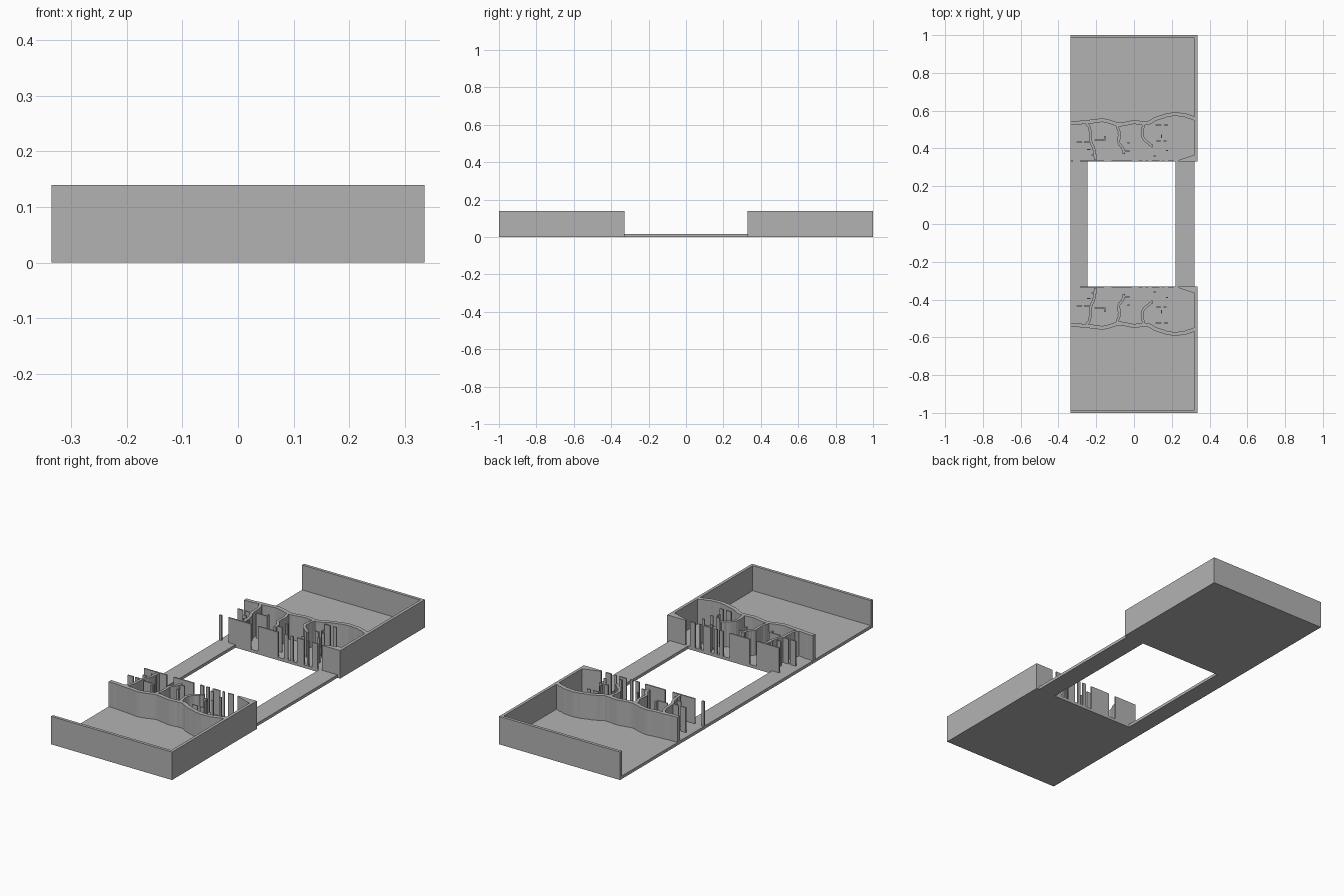
import bpy, bmesh, random
from mathutils import Vector, geometry

random.seed(4)
if "Cube" in bpy.data.objects:
    bpy.data.objects.remove(bpy.data.objects["Cube"], do_unlink=True)

HALF_W, INNER, END, GAP = 0.335, 0.32, 1.0, 0.33
FLOOR, TOP, BASE = 0.015, 0.14, 0.008

grey = bpy.data.materials.new("plain grey")
grey.use_nodes = True
grey.diffuse_color = (0.45, 0.45, 0.45, 1)
grey.node_tree.nodes["Principled BSDF"].inputs["Base Color"].default_value = grey.diffuse_color


def finish(name, bm, mirror=True):
    bmesh.ops.recalc_face_normals(bm, faces=bm.faces)
    mesh = bpy.data.meshes.new(name)
    bm.to_mesh(mesh)
    bm.free()
    mesh.materials.append(grey)
    ob = bpy.data.objects.new(name, mesh)
    bpy.context.scene.collection.objects.link(ob)
    if mirror:
        mod = ob.modifiers.new("Both ends", "MIRROR")
        mod.use_axis = (False, True, False)
        mod.use_mirror_merge = False
    return ob


def prism(bm, outline, z0, z1):
    """Extrude a flat outline upwards."""
    face = bm.faces.new([bm.verts.new((x, y, z0)) for x, y in outline])
    top = bmesh.ops.extrude_face_region(bm, geom=[face], use_keep_orig=True)["geom"]
    verts = [v for v in top if isinstance(v, bmesh.types.BMVert)]
    bmesh.ops.translate(bm, verts=verts, vec=(0, 0, z1 - z0))


def block(bm, x0, x1, y0, y1, z0=BASE, z1=TOP):
    prism(bm, [(x0, y0), (x1, y0), (x1, y1), (x0, y1)], z0, z1)


def smooth_path(points, steps=5):
    """Bezier chain through the points, slightly crinkled."""
    pts = [Vector(p) for p in points]
    n = len(pts)
    tan = [(pts[min(i + 1, n - 1)] - pts[max(i - 1, 0)]) / 6 for i in range(n)]
    path = [pts[0]]
    for i in range(n - 1):
        a, b = pts[i], pts[i + 1]
        seg = geometry.interpolate_bezier(a, a + tan[i], b - tan[i + 1], b, steps + 1)
        path += [Vector(p[:2]) for p in seg[1:]]
    for p in path[1:-1]:
        p.y += random.uniform(-0.0015, 0.0015)
        p.x += random.uniform(-0.0015, 0.0015)
    return path


def ribbon(bm, points, thick):
    """Upright wall that follows a path."""
    path = smooth_path(points)
    left, right = [], []
    for i, p in enumerate(path):
        d = (path[min(i + 1, len(path) - 1)] - path[max(i - 1, 0)]).normalized()
        side = Vector((-d.y, d.x)) * thick / 2
        left.append(p + side)
        right.append(p - side)
    # ends stay inside the floor outline
    for p in left + right:
        p.x = max(-HALF_W, min(INNER + 0.005, p.x))
    prism(bm, left + right[::-1], BASE, TOP)


# Floor plate with a rectangular opening
bm = bmesh.new()
xs, ys = (-HALF_W, -0.245, 0.22, INNER), (-END, -GAP, GAP, END)
grid = [[bm.verts.new((x, y, 0)) for x in xs] for y in ys]
for j in range(3):
    for i in range(3):
        if (i, j) != (1, 1):
            bm.faces.new((grid[j][i], grid[j][i + 1], grid[j + 1][i + 1], grid[j + 1][i]))
ext = bmesh.ops.extrude_face_region(bm, geom=bm.faces[:], use_keep_orig=True)["geom"]
bmesh.ops.translate(bm, verts=[v for v in ext if isinstance(v, bmesh.types.BMVert)],
                    vec=(0, 0, FLOOR))
finish("floor_plate", bm, mirror=False)

# L-shaped outer wall along the end and one side
bm = bmesh.new()
t = HALF_W - INNER
prism(bm, [(HALF_W, GAP), (HALF_W, END), (-HALF_W, END), (-HALF_W, END - t),
           (INNER, END - t), (INNER, GAP)], 0, TOP)
finish("outer_wall", bm)

# Tapered return at the inner end of the side wall
bm = bmesh.new()
prism(bm, [(0.235, GAP), (INNER + 0.005, GAP), (INNER + 0.005, 0.368), (0.235, 0.338)], BASE, TOP)
finish("corner_return", bm)

# Wavy wall across the floor
bm = bmesh.new()
ribbon(bm, [(-0.335, 0.535), (-0.25, 0.54), (-0.16, 0.548), (-0.08, 0.527), (0, 0.538),
            (0.07, 0.535), (0.13, 0.562), (0.21, 0.582), (0.27, 0.575), (0.325, 0.555)], 0.02)
finish("wavy_wall", bm)

# Curved partitions reaching from the wavy wall to the opening
bm = bmesh.new()
for path in ([(-0.25, 0.535), (-0.233, 0.50), (-0.228, 0.44), (-0.21, 0.39), (-0.205, 0.34)],
             [(-0.09, 0.525), (-0.078, 0.48), (-0.08, 0.43), (-0.06, 0.40), (-0.055, 0.37)],
             [(0.055, 0.53), (0.043, 0.49), (0.052, 0.45), (0.08, 0.425), (0.10, 0.41)]):
    ribbon(bm, path, 0.014)
finish("curved_partitions", bm)

# Broken screen along the opening
bm = bmesh.new()
for x0, x1 in ((-0.285, -0.16), (-0.12, -0.01), (0.025, 0.045), (0.06, 0.075),
               (0.095, 0.135), (0.15, 0.16), (0.18, 0.21)):
    block(bm, x0, x1, GAP, GAP + 0.007)
finish("screen_panels", bm)

# Thin free-standing slats: centre, width and depth
bm = bmesh.new()
for x, y, w, d in ((-0.29, 0.435, 0.03, 0.006), (-0.25, 0.435, 0.03, 0.006),
                   (-0.18, 0.445, 0.06, 0.006), (-0.155, 0.455, 0.008, 0.02),
                   (-0.21, 0.365, 0.03, 0.006), (-0.24, 0.395, 0.02, 0.006),
                   (-0.04, 0.385, 0.03, 0.006), (-0.03, 0.43, 0.01, 0.01),
                   (0.13, 0.525, 0.03, 0.006), (0.17, 0.525, 0.02, 0.006),
                   (0.13, 0.44, 0.02, 0.008), (0.165, 0.44, 0.015, 0.006),
                   (0.145, 0.465, 0.006, 0.02), (0.175, 0.39, 0.012, 0.006),
                   (0.11, 0.36, 0.015, 0.006)):
    block(bm, x - w / 2, x + w / 2, y - d / 2, y + d / 2)
finish("thin_slats", bm)

# Single post at the open corner of the back half
bm = bmesh.new()
block(bm, -HALF_W, -HALF_W + 0.012, GAP, GAP + 0.007)
finish("corner_post", bm, mirror=False)
